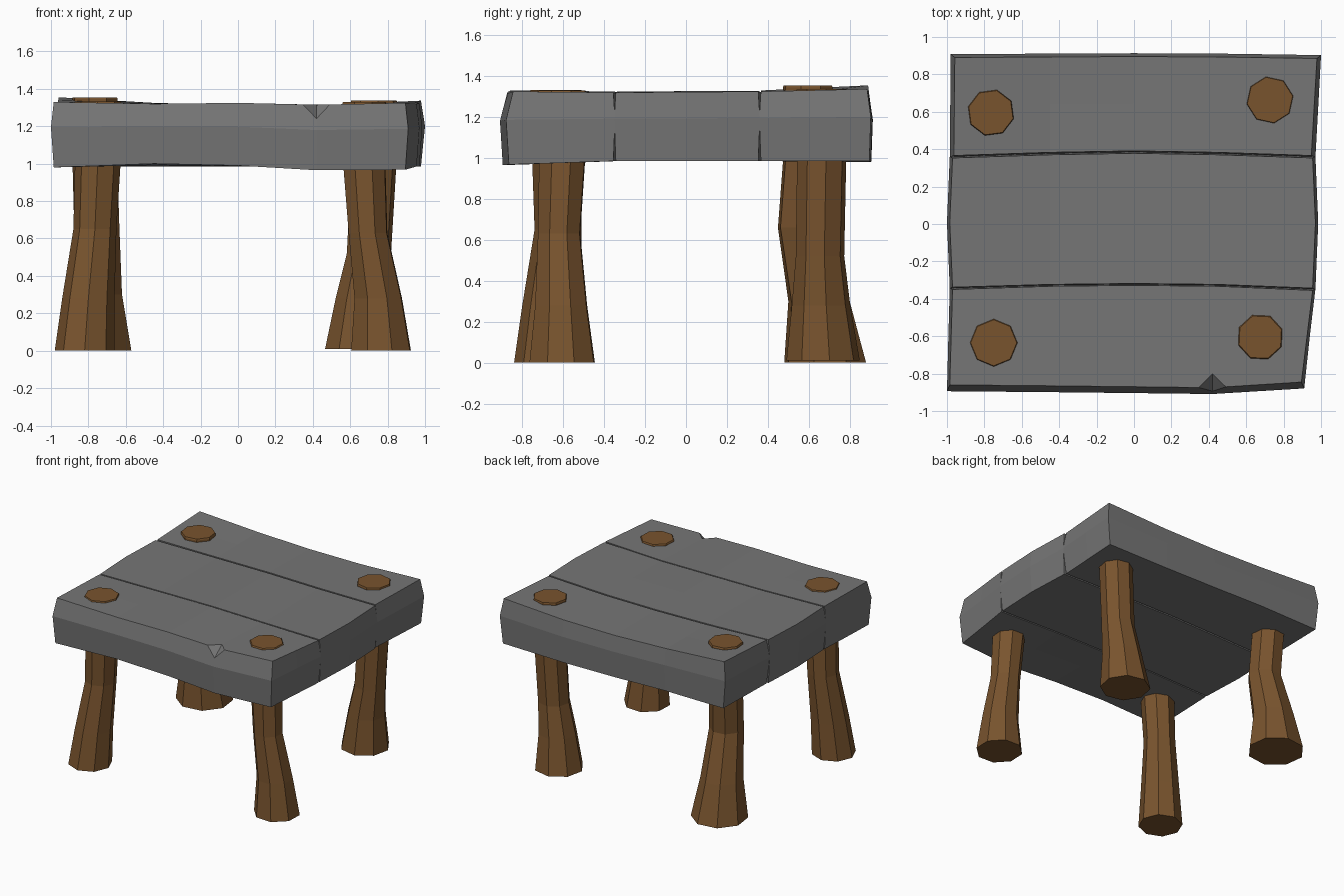
import bpy, bmesh, math
from mathutils import Vector


def material(name, color):
    m = bpy.data.materials.new(name)
    m.diffuse_color = (*color, 1)
    return m


brown = material("brown_wood", (0.19, 0.088, 0.027))
grey = material("dark_grey", (0.18, 0.18, 0.18))


def finish(bm, name, mat):
    bmesh.ops.recalc_face_normals(bm, faces=bm.faces)
    me = bpy.data.meshes.new(name)
    bm.to_mesh(me)
    bm.free()
    ob = bpy.data.objects.new(name, me)
    bpy.context.collection.objects.link(ob)
    me.materials.append(mat)
    return ob


def skin(bm, loops):
    """Join neighbouring eight-point loops with quads."""
    for a, b in zip(loops, loops[1:]):
        for k in range(8):
            bm.faces.new((a[k], a[(k + 1) % 8], b[(k + 1) % 8], b[k]))


def plank(name, stations, front=0.008, back=0.008, bow=0.0, inset=0.015):
    """Stations: x front, x back, y front, y back, top front, top back, bottom front, bottom back.
    front/back: sideways bulge at mid height, bow: end bulge at mid width."""
    bm = bmesh.new()
    loops = []
    last = len(stations) - 1
    for i, (xf, xb, yf, yb, tf, tb, bf, bb) in enumerate(stations):
        out = -1 if i == 0 else 1 if i == last else 0
        xc, yc, ins = (xf + xb) / 2 + out * bow, (yf + yb) / 2, out * inset
        zf, zb = (tf + bf) / 2 + 0.04, (tb + bb) / 2 + 0.04
        # open edges stay wide at the bottom, joint edges open up again
        ff, fb = [0.6 * v if v > 0.01 else 0 for v in (front, back)]
        pts = [(xf - ins, yf, tf), (xf, yf - front, zf), (xf - ins, yf - ff, bf),
               (xc - ins, yc, (bf + bb) / 2),
               (xb - ins, yb + fb, bb), (xb, yb + back, zb), (xb - ins, yb, tb),
               (xc - ins, yc, (tf + tb) / 2)]
        loop = [bm.verts.new(p) for p in pts]
        if out:  # end grain: four quads around a centre point
            c = bm.verts.new((xc, yc, (zf + zb) / 2))
            for k in (1, 3, 5, 7):
                bm.faces.new((c, loop[k], loop[(k + 1) % 8], loop[(k + 2) % 8]))
        loops.append(loop)
    skin(bm, loops)
    return finish(bm, name, grey)


# three slabs of the top
front = plank("front_plank", [
    (-1.00, -0.985, -0.86, -0.35, 1.33, 1.325, 0.98, 0.985),
    (-0.45, -0.45, -0.865, -0.333, 1.32, 1.32, 1.00, 0.985),
    (0.00, 0.00, -0.87, -0.328, 1.325, 1.32, 0.99, 0.985),
    (0.42, 0.45, -0.875, -0.333, 1.315, 1.315, 0.965, 0.985),
    (0.91, 0.97, -0.845, -0.355, 1.325, 1.32, 0.968, 0.985)], front=0.034)
plank("middle_plank", [
    (-0.985, -0.985, -0.338, 0.353, 1.325, 1.328, 0.985, 0.985),
    (-0.45, -0.45, -0.323, 0.37, 1.32, 1.32, 0.985, 0.985),
    (0.00, 0.00, -0.318, 0.378, 1.32, 1.317, 0.985, 0.985),
    (0.45, 0.45, -0.323, 0.37, 1.315, 1.315, 0.985, 0.985),
    (0.97, 0.97, -0.343, 0.353, 1.32, 1.325, 0.985, 0.985)], bow=0.015)
plank("back_plank", [
    (-0.985, -0.98, 0.366, 0.89, 1.33, 1.355, 0.985, 0.99),
    (-0.45, -0.45, 0.383, 0.893, 1.32, 1.325, 0.985, 0.995),
    (0.00, 0.00, 0.391, 0.895, 1.317, 1.31, 0.985, 0.985),
    (0.45, 0.45, 0.383, 0.893, 1.315, 1.312, 0.985, 0.98),
    (0.97, 1.00, 0.366, 0.885, 1.325, 1.337, 0.985, 0.985)], back=0.018, inset=0.022)

# chip in the front edge
A, B = Vector((0.42, -0.795, 1.32)), Vector((0.42, -0.895, 1.24))
mid = (A + B) / 2
sides = [Vector((x, -0.875, 1.32)) for x in (0.34, 0.50)]
corners = [A + (A - B) * 0.3, B + (B - A) * 0.3] + [s + (s - mid) for s in sides]
bm = bmesh.new()
for p in corners:
    bm.verts.new(p)
bmesh.ops.convex_hull(bm, input=bm.verts)
cutter = finish(bm, "chip_cutter", grey)
cutter.hide_render = True
cutter.hide_viewport = True
mod = front.modifiers.new("chip", "BOOLEAN")
mod.operation = "DIFFERENCE"
mod.solver = "EXACT"
mod.object = cutter


def leg(name, turn, rings):
    """Eight-sided crooked leg; rings are (x, y, z, radius) from floor to peg top."""
    bm = bmesh.new()
    loops = []
    for x, y, z, r in rings:
        angles = [math.radians(turn + 45 * k) for k in range(8)]
        loops.append([bm.verts.new((x + r * math.cos(a), y + r * math.sin(a), z)) for a in angles])
    bm.faces.new(loops[0])
    bm.faces.new(loops[-1])
    skin(bm, loops)
    return finish(bm, name, brown)


# four legs pegged through the top
leg("front_left_leg", 0, [
    (-0.82, -0.68, 0, 0.16), (-0.80, -0.66, 0.28, 0.14), (-0.765, -0.625, 0.65, 0.115),
    (-0.75, -0.63, 1.0, 0.122), (-0.75, -0.635, 1.325, 0.127), (-0.75, -0.635, 1.333, 0.123)])
leg("front_right_leg", 20, [
    (0.765, -0.605, 0, 0.17), (0.75, -0.61, 0.28, 0.135), (0.695, -0.62, 0.63, 0.11),
    (0.675, -0.605, 1.0, 0.12), (0.675, -0.605, 1.322, 0.125), (0.675, -0.605, 1.33, 0.12)])
leg("back_left_leg", 30, [
    (-0.77, 0.68, 0, 0.207), (-0.77, 0.65, 0.3, 0.155), (-0.755, 0.57, 0.66, 0.125),
    (-0.765, 0.595, 1.0, 0.124), (-0.765, 0.595, 1.345, 0.126), (-0.765, 0.595, 1.355, 0.122)])
leg("back_right_leg", 10, [
    (0.645, 0.67, 0.01, 0.182), (0.665, 0.66, 0.28, 0.145), (0.70, 0.655, 0.52, 0.12),
    (0.727, 0.663, 1.0, 0.122), (0.727, 0.663, 1.328, 0.126), (0.727, 0.663, 1.338, 0.123)])
